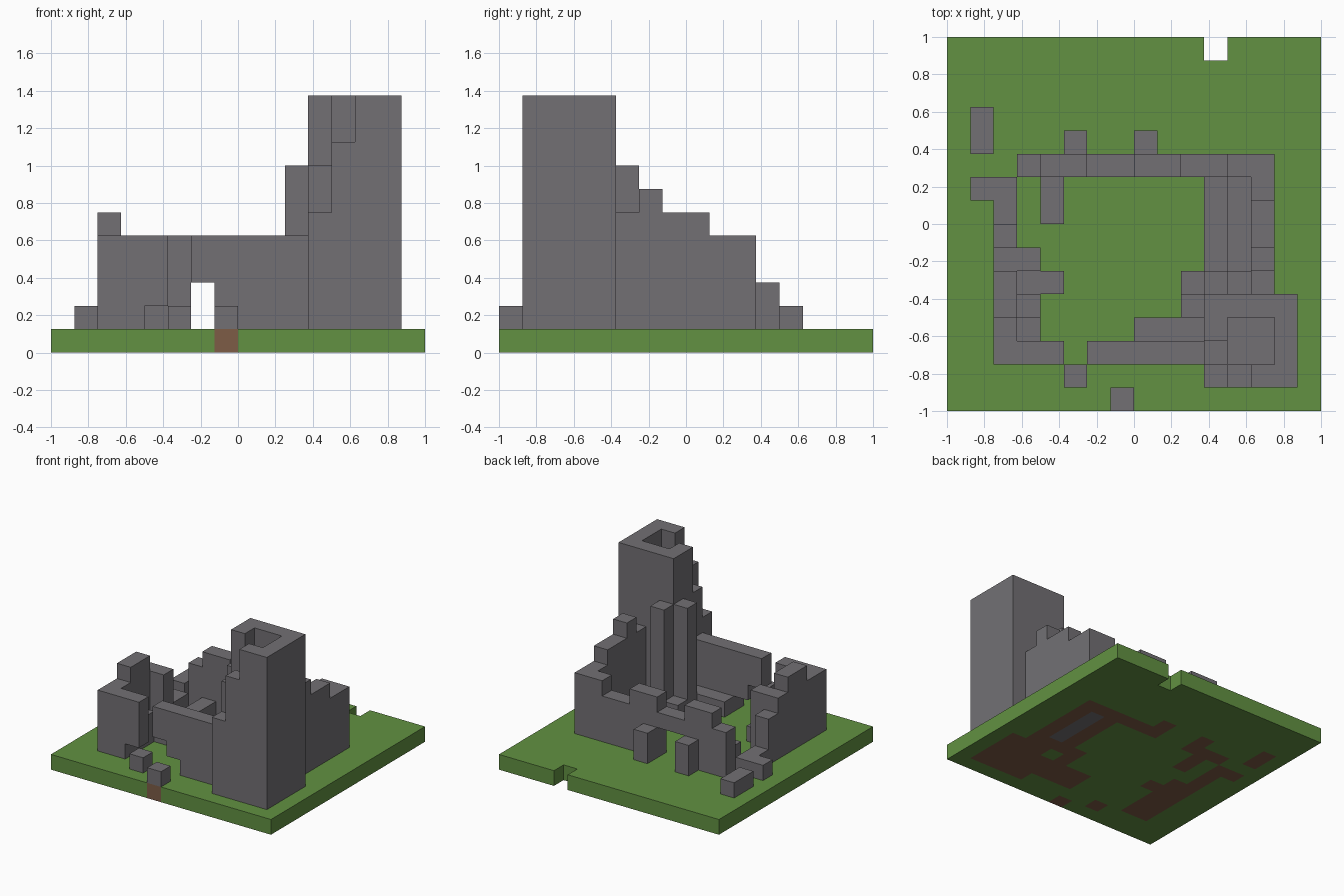
import bpy
import bmesh

CELL = 0.125
SIZE = 16

cube = bpy.data.objects.get("Cube")
if cube:
    bpy.data.objects.remove(cube, do_unlink=True)


def material(name, rgb):
    mat = bpy.data.materials.new(name)
    mat.use_nodes = True
    colour = (*rgb, 1.0)
    mat.diffuse_color = colour
    mat.node_tree.nodes["Principled BSDF"].inputs["Base Color"].default_value = colour
    return mat


GRASS = material("grass_green", (0.122, 0.283, 0.054))
DIRT = material("dirt_brown", (0.205, 0.107, 0.061))
STONE = material("stone_grey", (0.17, 0.163, 0.175))


def world(i, j, k):
    return (i * CELL - 1, j * CELL - 1, k * CELL)


def finish(name, bm, mats):
    bmesh.ops.remove_doubles(bm, verts=bm.verts, dist=0.0001)
    bmesh.ops.recalc_face_normals(bm, faces=bm.faces)
    mesh = bpy.data.meshes.new(name)
    bm.to_mesh(mesh)
    bm.free()
    for mat in mats:
        mesh.materials.append(mat)
    obj = bpy.data.objects.new(name, mesh)
    bpy.context.collection.objects.link(obj)
    return obj


footings = set()


def columns(name, blocks):
    """Stone columns: (first i, first j, width, depth, top level, bottom level)."""
    solid = set()
    for i, j, w, d, top, *low in blocks:
        bottom = low[0] if low else 1
        for a in range(i, i + w):
            for b in range(j, j + d):
                solid.update((a, b, k) for k in range(bottom, top))
                if bottom == 1:
                    footings.add((a, b))
    bm = bmesh.new()
    for cell in solid:
        for axis in range(3):
            for side in (0, 1):
                beside = list(cell)
                beside[axis] += 2 * side - 1
                if tuple(beside) in solid:
                    continue
                u, v = [n for n in range(3) if n != axis]
                loop = [(0, 0), (1, 0), (1, 1), (0, 1)]
                if (side == 1) == (axis == 1):
                    loop.reverse()
                corners = []
                for du, dv in loop:
                    p = list(cell)
                    p[axis] += side
                    p[u] += du
                    p[v] += dv
                    corners.append(bm.verts.new(world(*p)))
                bm.faces.new(corners)
    # Faces are wound outward already, so only weld inside each cell shell
    mesh = bpy.data.meshes.new(name)
    bm.to_mesh(mesh)
    bm.free()
    mesh.materials.append(STONE)
    obj = bpy.data.objects.new(name, mesh)
    bpy.context.collection.objects.link(obj)


# Corner tower: hollow top with a broken front corner
columns("tower", [
    (13, 1, 2, 1, 11), (14, 2, 1, 3, 11), (12, 4, 2, 1, 11),
    (11, 4, 1, 1, 11, 2), (11, 3, 1, 1, 11),
    (11, 2, 1, 1, 8), (11, 1, 1, 1, 6), (12, 1, 1, 1, 9),
    (12, 2, 2, 2, 7),
])

# Two tall piers at the inner corner of the tower
columns("tower_piers", [(10, 4, 1, 1, 8), (11, 5, 1, 1, 8)])

# Stepped side wall and the low ledge beside it
columns("east_wall", [
    (13, 5, 1, 1, 6), (13, 6, 1, 1, 7), (13, 7, 1, 2, 6), (13, 9, 1, 1, 5),
])
columns("east_ledge", [(10, 5, 1, 1, 2), (12, 5, 1, 1, 2), (11, 6, 1, 4, 2)])

# Crenellated back wall with an open gateway and two buttresses
columns("back_wall", [
    (12, 10, 2, 1, 5), (10, 10, 2, 1, 4), (8, 10, 2, 1, 5),
    (6, 10, 2, 1, 4, 3), (4, 10, 2, 1, 5), (3, 10, 1, 1, 4),
])
columns("back_buttresses", [(5, 11, 1, 1, 3), (8, 11, 1, 1, 3)])

# Front wall with its broken arch and inner bench
columns("front_wall", [
    (6, 2, 1, 1, 5, 3), (7, 2, 1, 1, 5, 2), (8, 2, 3, 1, 5),
])
columns("front_bench", [(8, 3, 3, 1, 2)])

# Ruined side wall with a stair up to its walk
columns("west_wall", [
    (2, 2, 2, 1, 5), (4, 2, 1, 1, 5, 2), (2, 3, 1, 1, 5),
    (2, 4, 1, 2, 6), (2, 6, 2, 1, 5), (2, 7, 1, 1, 4),
    (2, 8, 1, 2, 2), (1, 9, 1, 1, 2),
])
columns("west_stair", [(3, 5, 2, 1, 2), (3, 4, 1, 1, 3), (3, 3, 1, 1, 4)])

# Fallen blocks
columns("rubble", [(4, 8, 1, 2, 2), (1, 11, 1, 2, 2), (5, 1, 1, 1, 2), (7, 0, 1, 1, 2)])

# Ground slab: dirt below the stones, a paved trench, one missing corner block
paving = {(12, j) for j in range(6, 10)}
ground = {(i, j) for i in range(SIZE) for j in range(SIZE)} - {(11, 15)}
bm = bmesh.new()


def quad(points, index):
    face = bm.faces.new([bm.verts.new(world(*p)) for p in points])
    face.material_index = index


for i, j in ground:
    index = 2 if (i, j) in paving else 1 if (i, j) in footings else 0
    ring = [(i, j), (i + 1, j), (i + 1, j + 1), (i, j + 1)]
    quad([(*p, 1) for p in ring], index)
    quad([(*p, 0) for p in reversed(ring)], index)
    for n, (di, dj) in enumerate([(0, -1), (1, 0), (0, 1), (-1, 0)]):
        if (i + di, j + dj) not in ground:
            p, q = ring[n], ring[(n + 1) % 4]
            quad([(*p, 0), (*q, 0), (*q, 1), (*p, 1)], index)
finish("ground", bm, [GRASS, DIRT, STONE])
